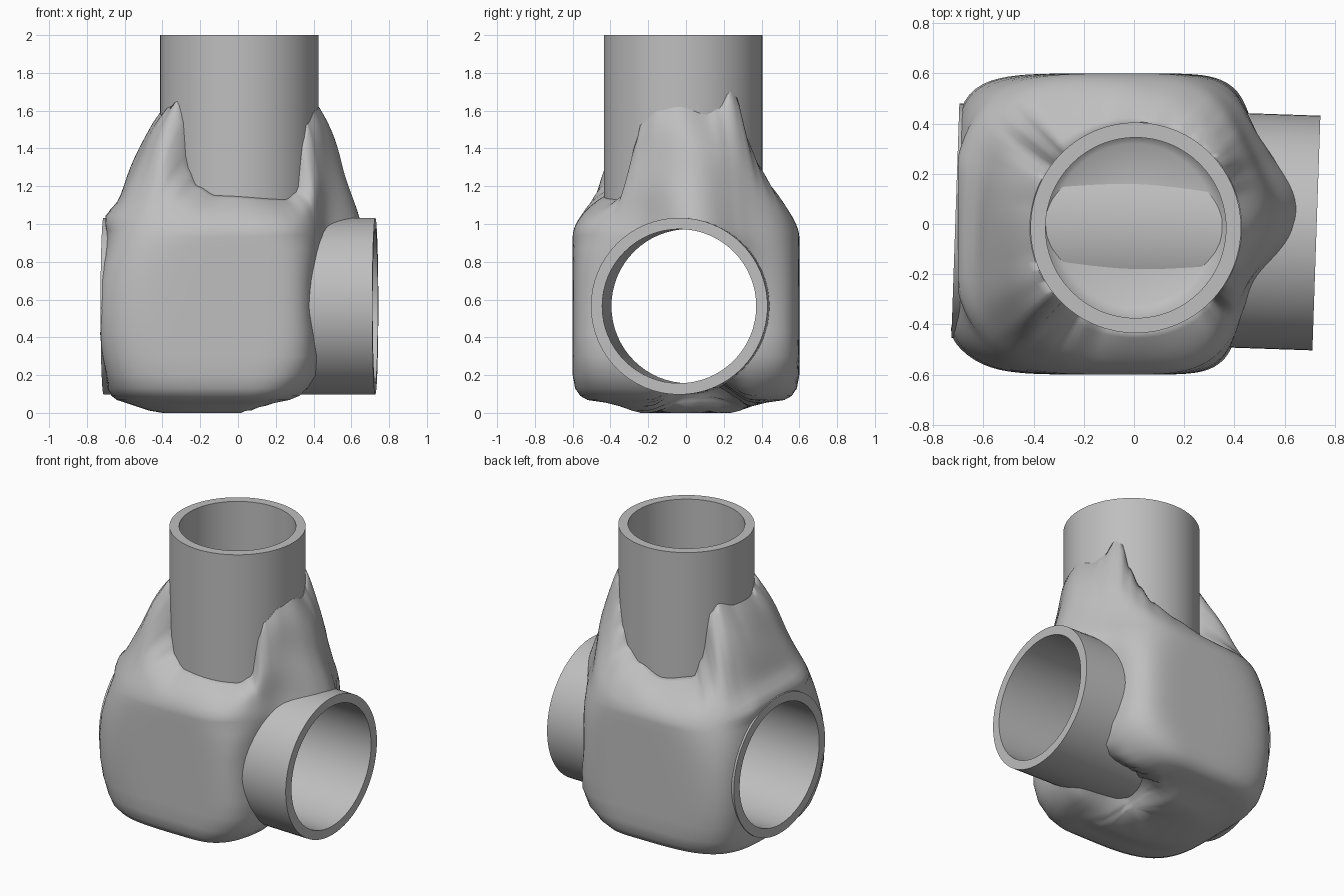
import bpy, bmesh, math
from mathutils import Vector

if "Cube" in bpy.data.objects:
    bpy.data.objects.remove(bpy.data.objects["Cube"])

grey = bpy.data.materials.new("grey")
grey.diffuse_color = (0.52, 0.52, 0.52, 1)
grey.use_nodes = True
grey.node_tree.nodes["Principled BSDF"].inputs["Base Color"].default_value = grey.diffuse_color
CX, CY = 0.007, -0.015          # axis of the upright pipe
SEG = 160


def new_object(name, bm):
    bmesh.ops.recalc_face_normals(bm, faces=bm.faces)
    mesh = bpy.data.meshes.new(name)
    bm.to_mesh(mesh)
    bm.free()
    mesh.materials.append(grey)
    ob = bpy.data.objects.new(name, mesh)
    bpy.context.collection.objects.link(ob)
    return ob


def smooth(ob, deg):
    bpy.ops.object.select_all(action='DESELECT')
    ob.select_set(True)
    bpy.context.view_layer.objects.active = ob
    bpy.ops.object.shade_smooth_by_angle(angle=math.radians(deg))


def ease(t):
    t = min(1, max(0, t))
    return t * t * (3 - 2 * t)


def pipe(name, start, end, r_out, r_in, n=64):
    """Open pipe between two points; r_in = 0 makes a solid rod."""
    a, b = Vector(start), Vector(end)
    q = (b - a).to_track_quat('Z', 'Y')
    bm = bmesh.new()

    def ring(p, r):
        return [bm.verts.new(p + q @ Vector((r * math.cos(i * math.tau / n),
                                             r * math.sin(i * math.tau / n), 0)))
                for i in range(n)]
    rings = [ring(a, r_out), ring(b, r_out)]
    if r_in:
        rings += [ring(b, r_in), ring(a, r_in)]
    else:
        bm.faces.new(rings[0])
        bm.faces.new(rings[1])
    for k in range(len(rings) if r_in else 1):
        p, s = rings[k], rings[(k + 1) % len(rings)]
        for i in range(n):
            j = (i + 1) % n
            bm.faces.new((p[i], p[j], s[j], s[i]))
    return new_object(name, bm)


# Ragged height of the weld body around the upright pipe (degrees, z)
CREST = [(-55, 1.13), (-44, 1.17), (-38, 1.42), (-33, 1.53), (-20, 1.6), (-5, 1.62),
         (15, 1.58), (24, 1.61), (34, 1.7), (40, 1.67), (46, 1.5), (55, 1.37),
         (65, 1.27), (82, 1.2), (105, 1.14), (132, 1.16), (139, 1.28), (147, 1.58),
         (154, 1.63), (172, 1.59), (195, 1.58), (212, 1.62), (221, 1.65), (226, 1.58),
         (231, 1.3), (240, 1.2), (255, 1.15), (305, 1.13)]


def crest(deg):
    d = (deg + 55) % 360 - 55
    for (d0, z0), (d1, z1) in zip(CREST, CREST[1:]):
        if d <= d1:
            return z0 + (z1 - z0) * ease((d - d0) / (d1 - d0))
    return CREST[-1][1]


def soft_crest(deg):
    return sum(crest(deg + k) for k in range(-20, 21, 2)) / 21


# Lower body sections: z, left reach, right reach, half depth, squareness
SECTIONS = [(0.0, .40, .03, .24, 2.3), (.012, .47, .09, .285, 2.4), (.035, .54, .16, .35, 2.5),
            (.055, .60, .22, .43, 2.7), (.068, .64, .28, .52, 2.9), (.09, .67, .33, .56, 3.1),
            (.13, .69, .37, .587, 3.4), (.2, .70, .42, .6, 3.9), (.3, .71, .435, .6, 4.6),
            (.42, .715, .425, .6, 5.1), (.56, .715, .41, .6, 5.2), (.7, .715, .42, .6, 4.8),
            (.8, .71, .435, .6, 4.2), (.87, .705, .445, .6, 3.7), (.93, .70, .455, .6, 3.2)]


def reach(th, sec):
    z, left, right, depth, n = sec
    c, s = math.cos(th), math.sin(th)
    if c < 0:
        n += .8
    elif s > 0:                                  # fuller back right corner
        right += .05 * min(1, z / .3) * min(1, s * 2)
    a = left if c < 0 else right
    r = (abs(c / a) ** n + abs(s / depth) ** n) ** (-1 / n)
    d = math.atan2(s, c)
    if z > .7:                                   # saddle over the cross pipe
        r += .21 * min(1, (z - .7) / .18) * math.exp(-((d - .05) / .38) ** 2)
    if .15 < z < .9:                             # small bulge at the left end
        r += .035 * math.sin((z - .15) / .75 * math.pi) * math.exp(-((d + 2.62) / .13) ** 2)
    return r


# Lumpy weld body
bm = bmesh.new()
rows = []
angles = [i * math.tau / SEG for i in range(SEG)]


def add_row(fn):
    row = []
    for th in angles:
        r, z = fn(th)
        x, y = r * math.cos(th), r * math.sin(th)
        if z < .2:                               # hollow under the cross pipe
            dent = ease((x + .08) / .2) * math.exp(-((y - .08) / .19) ** 4)
            z += (.2 - z) * .8 * dent
        row.append(bm.verts.new((x, y, z)))
    rows.append(row)


def upper(th, t):
    top, soft = crest(math.degrees(th)), soft_crest(math.degrees(th))
    w = min(1, max(0, (soft - 1.14) / .4))
    g = (1 - w) * (1 - t * t) + w * (1 - t ** 1.1)
    bulge = w * (.2 * t ** 3 * (1 - t) + .006 * math.sin(5 * th + 9 * t) * math.sin(math.pi * t))
    r0 = reach(th, SECTIONS[-1])
    # distance to the pipe wall along this direction
    c, s = math.cos(th), math.sin(th)
    b = CX * c + CY * s
    wall = b + math.sqrt(b * b - CX * CX - CY * CY + .422 ** 2)
    z = .93 + (soft - .93) * t + (top - soft) * t * t
    r = wall + (r0 - wall) * g + bulge
    if c < 0:                                    # cover the left end of the cross pipe
        r += .06 * math.exp(-((z - 1.02) / .07) ** 2) * math.exp(-(s / .5) ** 4) * min(1, t * 8)
        r = min(r, .702 / -c)
    return r, z


for k in (.3, .7):
    add_row(lambda th: (k * reach(th, SECTIONS[0]), 0))
for sec in SECTIONS:
    add_row(lambda th: (reach(th, sec), sec[0]))
for k in range(1, 19):
    add_row(lambda th: upper(th, k / 18))
# hidden lip inside the pipe wall, then the floor inside the pipe
add_row(lambda th: (.392, crest(math.degrees(th)) - .01))
for r, z in ((.39, 1.08), (.35, 1.03), (.32, 1.008), (.15, 1.0)):
    add_row(lambda th: (r, z))
for p, s in zip(rows, rows[1:]):
    for i in range(SEG):
        j = (i + 1) % SEG
        bm.faces.new((p[i], p[j], s[j], s[i]))
for row in (rows[0], rows[-1]):
    c = bm.verts.new((0, 0, sum(v.co.z for v in row) / SEG))
    for i in range(SEG):
        bm.faces.new((row[i], row[(i + 1) % SEG], c))
body = new_object("weld_body", bm)

# Bore cut through the body for the cross pipe
bore = pipe("bore_cutter", (-1, .022, .565), (1, -.045, .565), .455, 0)
bore.hide_render = True
bore.hide_viewport = True
cut = body.modifiers.new("bore", 'BOOLEAN')
cut.operation = 'DIFFERENCE'
cut.solver = 'EXACT'
cut.object = bore

# Pipes
upright = pipe("upright_pipe", (CX, CY, 1.01), (CX, CY, 2), .42, .36)
cross = pipe("cross_pipe", (-.712, .013, .565), (.727, -.036, .565), .468, .408)
smooth(body, 65)
smooth(upright, 35)
smooth(cross, 35)
